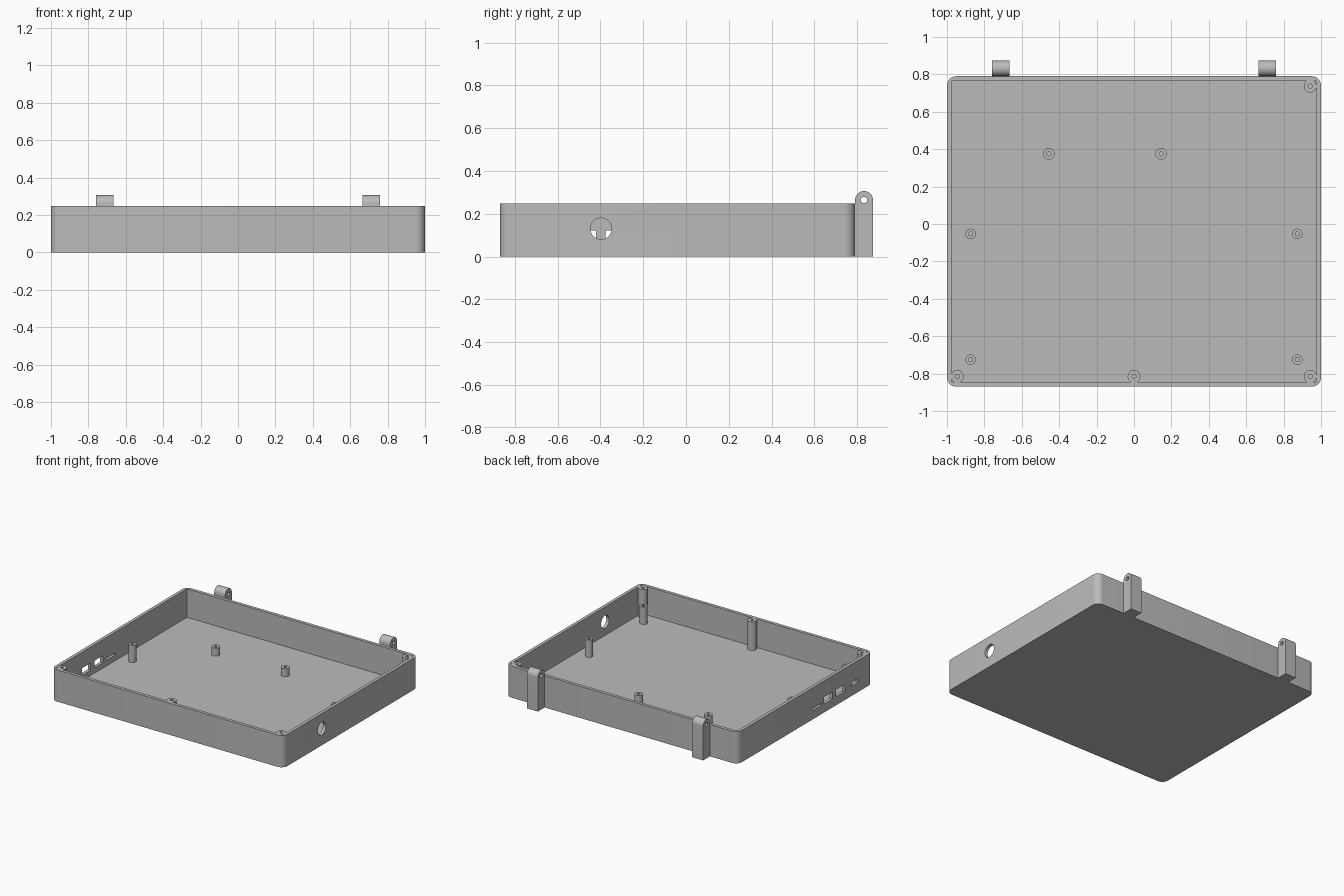
import bpy, bmesh, math
from mathutils import Matrix, Vector

if "Cube" in bpy.data.objects:
    bpy.data.objects.remove(bpy.data.objects["Cube"], do_unlink=True)

grey = bpy.data.materials.new("plain grey")
grey.use_nodes = True
grey.diffuse_color = (0.5, 0.5, 0.5, 1)
grey.node_tree.nodes["Principled BSDF"].inputs["Base Color"].default_value = (0.5, 0.5, 0.5, 1)

BACK, FRONT, HEIGHT, WALL = 0.79, -0.87, 0.247, 0.025
MID_Y = (BACK + FRONT) / 2


def finish(name, bm):
    bmesh.ops.recalc_face_normals(bm, faces=bm.faces)
    mesh = bpy.data.meshes.new(name)
    bm.to_mesh(mesh)
    bm.free()
    obj = bpy.data.objects.new(name, mesh)
    bpy.context.collection.objects.link(obj)
    mesh.materials.append(grey)
    return obj


def smooth(obj):
    bpy.ops.object.select_all(action="DESELECT")
    obj.select_set(True)
    bpy.context.view_layer.objects.active = obj
    bpy.ops.object.shade_smooth_by_angle(angle=math.radians(30))


def box(name, low, high):
    bm = bmesh.new()
    low, high = Vector(low), Vector(high)
    bmesh.ops.create_cube(bm, size=1, matrix=Matrix.Translation((low + high) / 2)
                          @ Matrix.Diagonal((*(high - low), 1)))
    return finish(name, bm)


def rod_x(name, centre, radius, length):
    bm = bmesh.new()
    bmesh.ops.create_cone(bm, cap_ends=True, segments=40, radius1=radius, radius2=radius, depth=length,
                          matrix=Matrix.Translation(centre) @ Matrix.Rotation(math.pi / 2, 4, "Y"))
    return finish(name, bm)


def cut(obj, cutters):
    for cutter in cutters:
        cutter.hide_render = True
        mod = obj.modifiers.new("cut", "BOOLEAN")
        mod.operation, mod.solver, mod.object = "DIFFERENCE", "EXACT", cutter
        bpy.context.view_layer.objects.active = obj
        bpy.ops.object.modifier_apply(modifier=mod.name)
        bpy.data.objects.remove(cutter, do_unlink=True)


def tube(name, x, y, top, radius, bore=0.011):
    """Screw post with a blind bore, spun from its half section."""
    bm = bmesh.new()
    section = [(radius, 0.02), (radius, top), (bore, top), (bore, 0.04), (0, 0.04)]
    verts = [bm.verts.new((x + r, y, z)) for r, z in section]
    edges = [bm.edges.new(pair) for pair in zip(verts, verts[1:])]
    bmesh.ops.spin(bm, geom=verts + edges, cent=(x, y, 0), axis=(0, 0, 1),
                   angle=math.tau, steps=32, use_duplicate=False)
    bmesh.ops.remove_doubles(bm, verts=bm.verts, dist=0.0001)
    smooth(finish(name, bm))


# Tray body: block with rounded upright corners, hollowed from above
bm = bmesh.new()
bmesh.ops.create_cube(bm, size=1, matrix=Matrix.Translation((0, MID_Y, HEIGHT / 2))
                      @ Matrix.Diagonal((2, BACK - FRONT, HEIGHT, 1)))
upright = [e for e in bm.edges if abs(e.verts[0].co.z - e.verts[1].co.z) > 0.1]
bmesh.ops.bevel(bm, geom=upright, offset=0.05, segments=8, profile=0.5, affect="EDGES")
tray = finish("tray", bm)

cutters = [box("cavity", (WALL - 1, FRONT + WALL, WALL), (1 - WALL, BACK - WALL, 0.4)),
           rod_x("cable_hole", (1, -0.397, 0.13), 0.05, 0.2)]
# Port slots in the -x wall: centre y, width, bottom, top
for y, width, low, high in [(-0.18, 0.12, 0.07, 0.087), (-0.322, 0.106, 0.066, 0.122),
                            (-0.473, 0.106, 0.066, 0.122), (-0.65, 0.08, 0.078, 0.108)]:
    cutters.append(box("port_slot", (-1.1, y - width / 2, low), (-0.9, y + width / 2, high)))
cut(tray, cutters)
smooth(tray)

# Full height lid screw posts
for x, y in [(0.942, 0.737), (0.942, -0.815), (-0.945, -0.815), (0, -0.815)]:
    tube("lid_post", x, y, HEIGHT - 0.001, 0.034)

# Board posts: tall pairs at the sides, short pair near the back
for side in (-1, 1):
    for y in (-0.053, -0.725):
        tube("tall_board_post", side * 0.873, y, 0.16, 0.028)
for x in (-0.455, 0.145):
    tube("short_board_post", x, 0.375, 0.087, 0.031)

# Hinge lugs on the back wall with rounded tops and pin holes
PIN_Y, PIN_Z, LUG_R, LUG_W = 0.832, 0.264, 0.042, 0.094
for side in (-1, 1):
    bm = bmesh.new()
    arc = [(PIN_Y + LUG_R * math.cos(math.pi * i / 20), PIN_Z + LUG_R * math.sin(math.pi * i / 20))
           for i in range(21)]
    outline = [(BACK - 0.001, 0), (PIN_Y + LUG_R, 0)] + arc
    left = side * 0.712 - LUG_W / 2
    face = bm.faces.new([bm.verts.new((left, y, z)) for y, z in outline])
    swept = bmesh.ops.extrude_face_region(bm, geom=[face])["geom"]
    bmesh.ops.translate(bm, vec=(LUG_W, 0, 0), verts=[v for v in swept if isinstance(v, bmesh.types.BMVert)])
    lug = finish("hinge_lug", bm)
    cut(lug, [rod_x("pin_hole", (side * 0.712, PIN_Y, PIN_Z), 0.015, 0.3)])
    smooth(lug)
